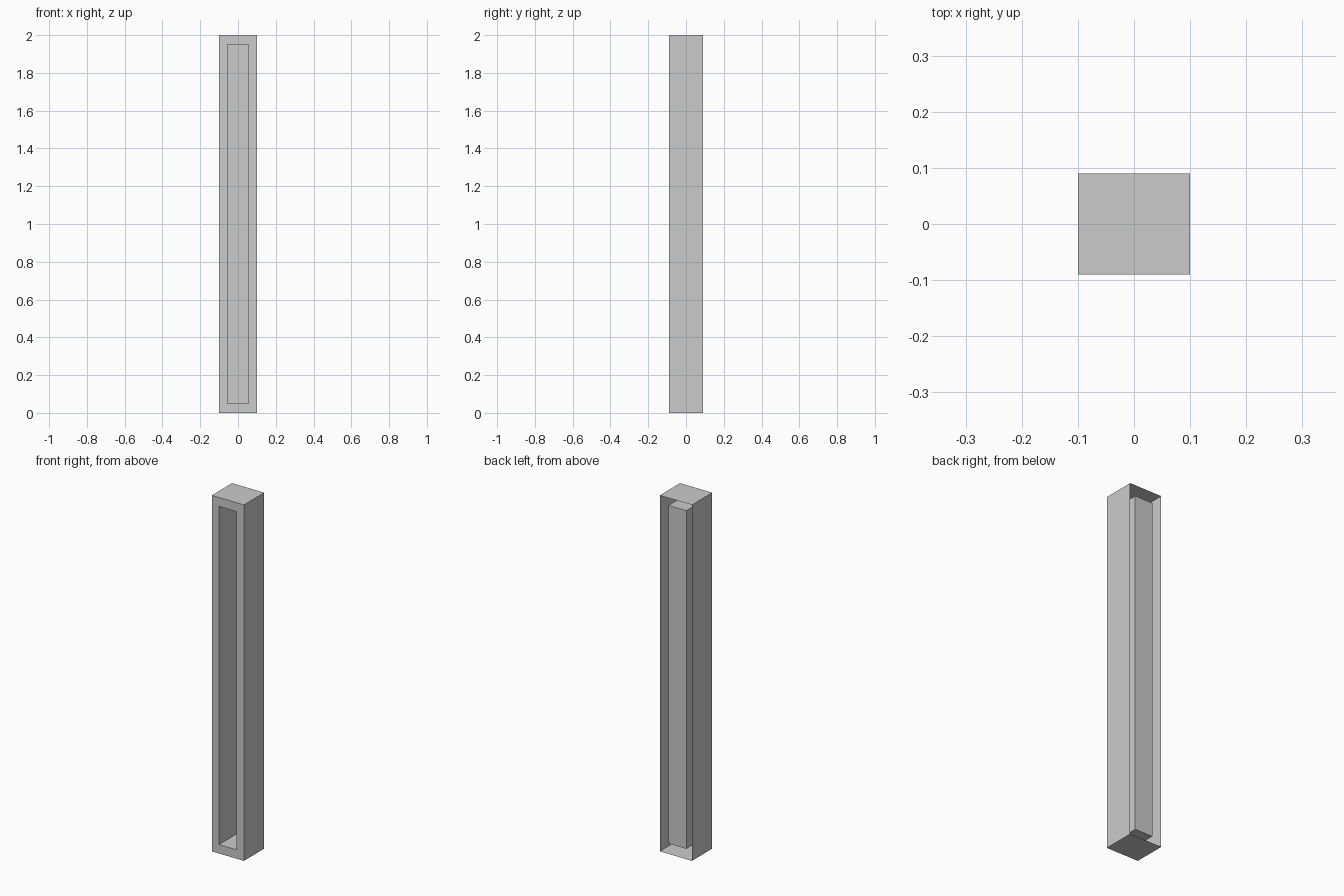
import bpy, bmesh
from mathutils import Vector

if "Cube" in bpy.data.objects:
    bpy.data.objects.remove(bpy.data.objects["Cube"])

W, D, H = 0.20, 0.18, 2.0            # outer size
PW, PH, PD = 0.11, 1.90, 0.165       # recess width, height, depth

bm = bmesh.new()
bmesh.ops.create_cube(bm, size=1.0)
bmesh.ops.scale(bm, vec=(W, D, H), verts=bm.verts)
bmesh.ops.translate(bm, vec=(0, 0, H / 2), verts=bm.verts)

# Open back
back = max(bm.faces, key=lambda f: f.calc_center_median().y)
bmesh.ops.delete(bm, geom=[back], context='FACES_ONLY')

# Front frame around the opening
front = min(bm.faces, key=lambda f: f.calc_center_median().y)
bmesh.ops.inset_individual(bm, faces=[front], thickness=0.03)
for v in front.verts:
    v.co.x = PW / 2 if v.co.x > 0 else -PW / 2
    v.co.z = H / 2 + (PH / 2 if v.co.z > H / 2 else -PH / 2)

# Deep recess pushed in from the front
ext = bmesh.ops.extrude_discrete_faces(bm, faces=[front])
for v in ext["faces"][0].verts:
    v.co += Vector((0, PD, 0))

mesh = bpy.data.meshes.new("recessed_post")
bm.to_mesh(mesh)
bm.free()
post = bpy.data.objects.new("recessed_post", mesh)
bpy.context.collection.objects.link(post)
